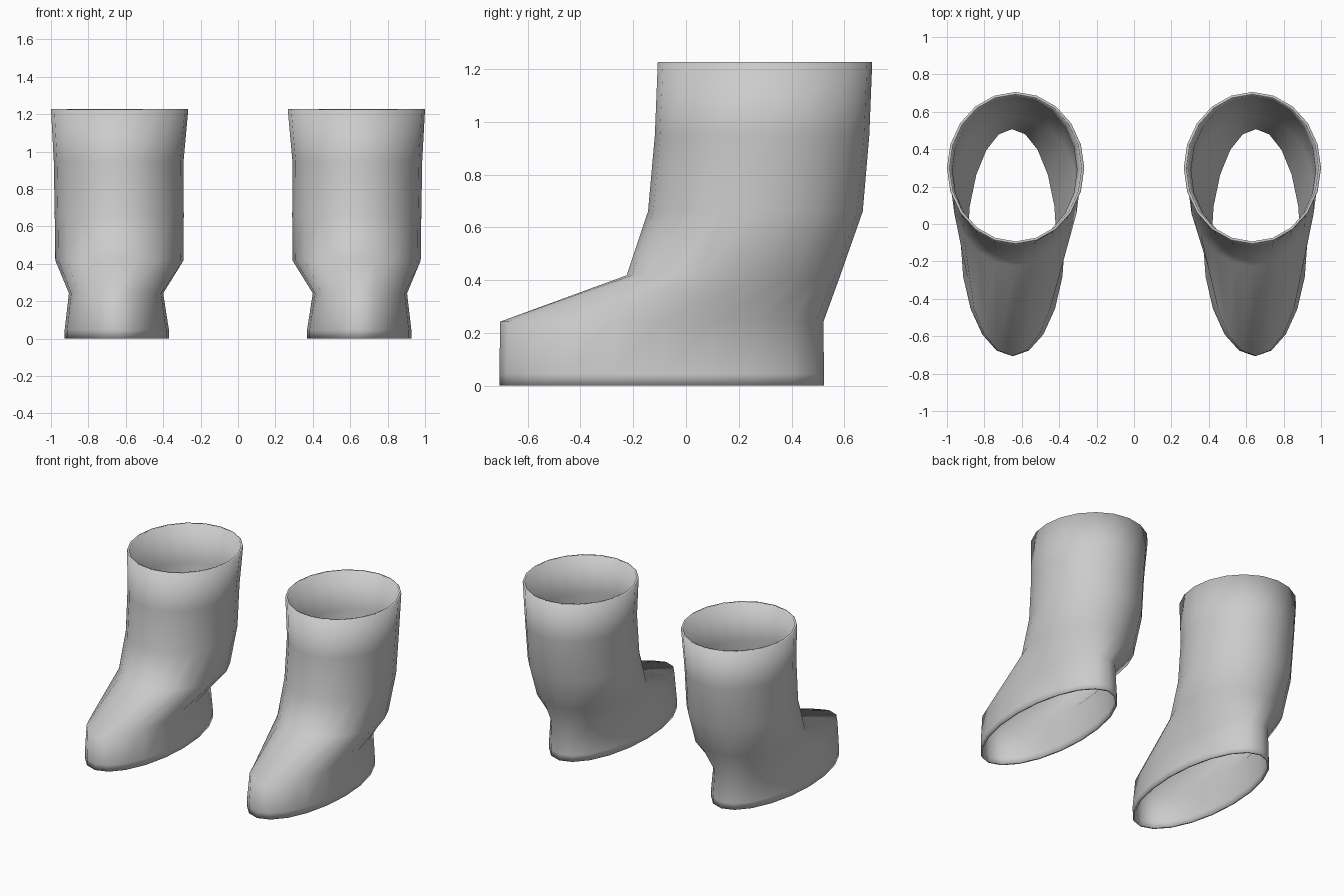
import bpy, bmesh, math

if "Cube" in bpy.data.objects:
    bpy.data.objects.remove(bpy.data.objects["Cube"])

SIDES = 20
# Elliptical cross-sections: z, centre x, half width, front y, back y
RINGS = [
    (0.000, 0.648, 0.279, -0.707, 0.523),
    (0.045, 0.648, 0.279, -0.707, 0.523),
    (0.242, 0.652, 0.252, -0.705, 0.521),
    (0.418, 0.634, 0.343, -0.225, 0.585),
    (0.660, 0.635, 0.345, -0.144, 0.670),
    (0.950, 0.638, 0.347, -0.118, 0.695),
    (1.226, 0.633, 0.367, -0.107, 0.706),
]

rubber = bpy.data.materials.new("light grey")
rubber.diffuse_color = (0.6, 0.6, 0.6, 1)
rubber.use_nodes = True
rubber.node_tree.nodes["Principled BSDF"].inputs["Base Color"].default_value = rubber.diffuse_color


def make_boot(name, side):
    """Loft one open boot shell through the cross-sections."""
    bm = bmesh.new()
    loops = []
    for z, cx, rx, front, back in RINGS:
        cy, ry = (front + back) / 2, (back - front) / 2
        loops.append([bm.verts.new((side * (cx + rx * math.cos(a)), cy + ry * math.sin(a), z))
                      for a in (2 * math.pi * i / SIDES for i in range(SIDES))])
    for low, high in zip(loops, loops[1:]):
        for i in range(SIDES):
            j = (i + 1) % SIDES
            quad = [low[i], low[j], high[j], high[i]]
            bm.faces.new(quad if side > 0 else quad[::-1])
    for f in bm.faces:
        f.smooth = True
    mesh = bpy.data.meshes.new(name)
    bm.to_mesh(mesh)
    bm.free()
    mesh.materials.append(rubber)
    boot = bpy.data.objects.new(name, mesh)
    bpy.context.collection.objects.link(boot)
    # Thin wall, grown inwards; both ends stay open
    wall = boot.modifiers.new("wall", 'SOLIDIFY')
    wall.thickness = 0.014
    wall.offset = -1


make_boot("left_boot", 1)
make_boot("right_boot", -1)
